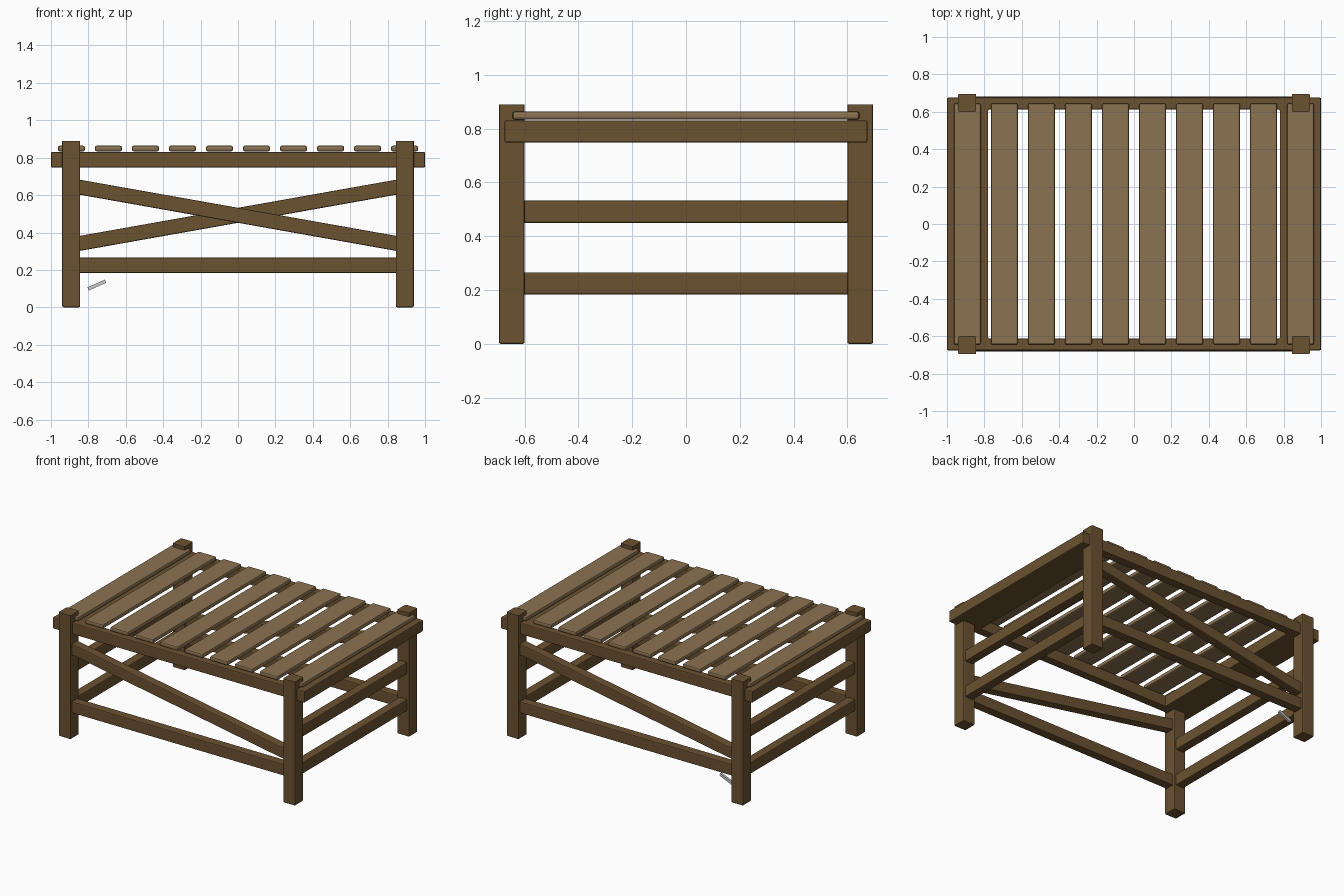
import bpy, bmesh, math
from mathutils import Matrix

if "Cube" in bpy.data.objects:
    bpy.data.objects.remove(bpy.data.objects["Cube"])


def material(name, color):
    m = bpy.data.materials.new(name)
    m.diffuse_color = (*color, 1)
    m.use_nodes = True
    m.node_tree.nodes["Principled BSDF"].inputs["Base Color"].default_value = m.diffuse_color
    return m


FRAME = material("dark_wood", (0.147, 0.084, 0.030))
SLAT = material("light_wood", (0.26, 0.17, 0.083))


def finish(name, bm, mat=None):
    bmesh.ops.recalc_face_normals(bm, faces=bm.faces)
    me = bpy.data.meshes.new(name)
    bm.to_mesh(me)
    bm.free()
    ob = bpy.data.objects.new(name, me)
    bpy.context.collection.objects.link(ob)
    if mat:
        me.materials.append(mat)
    return ob


def box(name, loc, size, mat=None, bevel=0.0, tilt=0.0, sharp_top=False):
    """Bevelled board, optionally tilted about y and left sharp on top."""
    bm = bmesh.new()
    bmesh.ops.create_cube(bm, size=1, matrix=Matrix.Diagonal((*size, 1)))
    if bevel:
        edges = [e for e in bm.edges
                 if not (sharp_top and all(v.co.z > 0 for v in e.verts))]
        bmesh.ops.bevel(bm, geom=edges, offset=bevel, segments=2,
                        profile=0.5, affect='EDGES')
    bm.transform(Matrix.Translation(loc) @ Matrix.Rotation(tilt, 4, 'Y'))
    return finish(name, bm, mat)


# top frame: one rectangular ring with wide end boards
bm = bmesh.new()
rings = []
for hx, hy in ((1.0, 0.675), (0.78, 0.612)):
    for z in (0.748, 0.83):
        rings.append([bm.verts.new((sx * hx, sy * hy, z))
                      for sx, sy in ((-1, -1), (1, -1), (1, 1), (-1, 1))])
out_low, out_top, in_low, in_top = rings
for a, b in ((out_low, out_top), (out_top, in_top), (in_top, in_low), (in_low, out_low)):
    for i in range(4):
        j = (i + 1) % 4
        bm.faces.new((a[i], a[j], b[j], b[i]))
bmesh.ops.recalc_face_normals(bm, faces=bm.faces)
edges = [e for e in bm.edges if e.calc_face_angle(0) > 0.5]
bmesh.ops.bevel(bm, geom=edges, offset=0.006, segments=2, profile=0.5, affect='EDGES')
finish("top_frame", bm, FRAME)

# table slats
for i in range(10):
    box(f"slat_{i + 1}", (-0.891 + 0.198 * 0.9 * i * 10 / 9 * 0.9 * 1.1111, 0, 0.849),
        (0.144, 1.29, 0.03), SLAT, 0.009)

# legs
LX, LY = 0.892, 0.648
for sx, xn in ((-1, "left"), (1, "right")):
    for sy, yn in ((-1, "front"), (1, "back")):
        box(f"{yn}_{xn}_leg", (sx * LX, sy * LY, 0.445), (0.096, 0.096, 0.89),
            FRAME, 0.007, sharp_top=True)

# end rails, two per side
for sx, xn in ((-1, "left"), (1, "right")):
    for z, zn in ((0.225, "lower"), (0.491, "middle")):
        box(f"{xn}_{zn}_rail", (sx * LX, 0, z), (0.065, 1.25, 0.082), FRAME, 0.006)

# long lower rails and one diagonal brace on the front and back
slope = math.atan2(0.30, 1.69)
for sy, yn in ((-1, "front"), (1, "back")):
    box(f"{yn}_lower_rail", (0, sy * LY, 0.225), (1.75, 0.065, 0.082), FRAME, 0.006)
    box(f"{yn}_brace", (0, sy * LY, 0.492), (1.77, 0.065, 0.079), FRAME, 0.006,
        tilt=-sy * slope)

# small loose metal pin beside the back left leg
box("metal_pin", (-0.755, 0.62, 0.119), (0.102, 0.016, 0.018), tilt=-math.radians(24))
